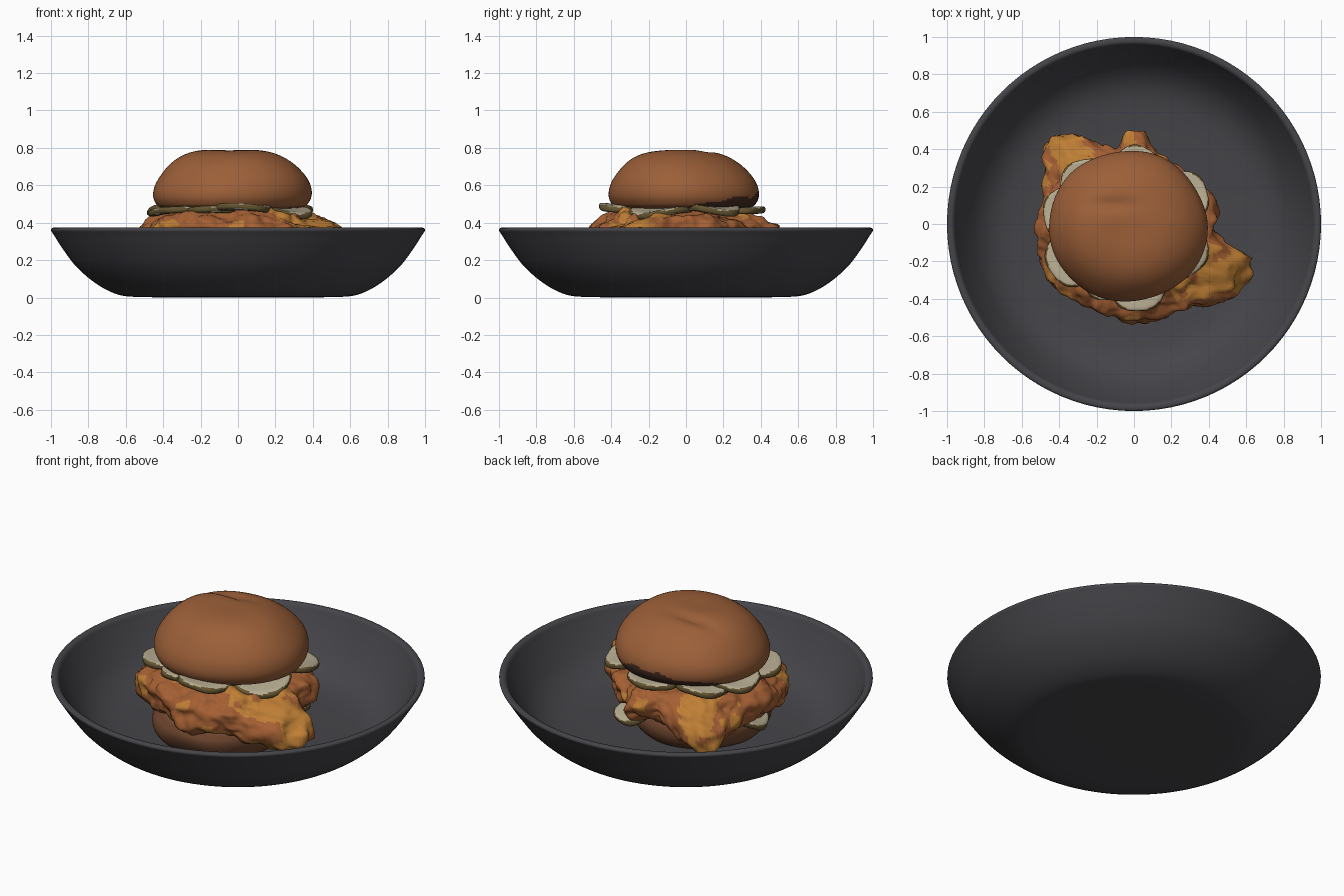
import bpy, bmesh, math
from mathutils import Vector, Matrix, noise

if "Cube" in bpy.data.objects:
    bpy.data.objects.remove(bpy.data.objects["Cube"])


def mat(name, r, g, b):
    m = bpy.data.materials.new(name)
    m.diffuse_color = (r, g, b, 1)
    m.use_nodes = True
    m.node_tree.nodes["Principled BSDF"].inputs["Base Color"].default_value = m.diffuse_color
    return m


BOWL = mat("charcoal glaze", .06, .058, .066)
BUN = mat("toasted bun", .33, .115, .04)
BUN_LOW = mat("dark bun base", .17, .065, .03)
SAUCE = mat("dark brown sauce", .06, .025, .016)
CRUST = mat("brown crust", .37, .115, .033)
GOLD = mat("golden crust", .52, .21, .035)
PALE = mat("pale pickle", .48, .42, .29)
OLIVE = mat("olive pickle rind", .13, .09, .03)


def spline(pts, steps):
    """Catmull-Rom curve through profile points."""
    p = [Vector(q) for q in pts]
    p = [p[0]] + p + [p[-1]]
    out = []
    for i in range(1, len(p) - 2):
        a, b, c, d = p[i - 1:i + 3]
        for k in range(steps):
            t = k / steps
            out.append(.5 * (2 * b + (c - a) * t + (2 * a - 5 * b + 4 * c - d) * t * t
                             + (3 * b - a - 3 * c + d) * t ** 3))
    return out + [p[-1]]


def lathe(name, profile, segs, mats, shape=None, rule=None, matrix=None):
    """Spin an (r, z) profile from axis to axis, bend it with shape(r, angle, z)."""
    bm = bmesh.new()
    rings = []
    last = len(profile) - 1
    for i, (r, z) in enumerate(profile):
        ring = []
        for k in range(1 if i in (0, last) else segs):
            a = 2 * math.pi * k / segs
            co = shape(r, a, z) if shape else Vector((r * math.cos(a), r * math.sin(a), z))
            ring.append(bm.verts.new(co))
        rings.append(ring)
    for A, B in zip(rings, rings[1:]):
        for k in range(segs):
            j = (k + 1) % segs
            if len(A) == 1:
                bm.faces.new((A[0], B[k], B[j]))
            elif len(B) == 1:
                bm.faces.new((A[k], B[0], A[j]))
            else:
                bm.faces.new((A[k], B[k], B[j], A[j]))
    bmesh.ops.recalc_face_normals(bm, faces=bm.faces)
    for f in bm.faces:
        f.smooth = True
        if rule:
            f.material_index = rule(f.calc_center_median())
    if matrix:
        bm.transform(matrix)
    me = bpy.data.meshes.new(name)
    bm.to_mesh(me)
    bm.free()
    for m in mats:
        me.materials.append(m)
    ob = bpy.data.objects.new(name, me)
    bpy.context.collection.objects.link(ob)
    return ob


# Bowl: outer wall, rounded rim, inner wall and floor
lathe("bowl", [Vector((0, 0))] + spline(
    [(.3, .0), (.56, .004), (.66, .022), (.76, .075), (.86, .16), (.93, .25), (.985, .335),
     (1.0, .36), (.99, .373), (.965, .368), (.945, .33), (.9, .25), (.83, .155), (.74, .09),
     (.62, .06), (.4, .05)], 4) + [Vector((0, .05))], 96, [BOWL])


# Top bun: lumpy dome with a crease, dark sauce along the rear lower edge
def bun_shape(r, a, z):
    x, y = r * math.cos(a), r * math.sin(a)
    n = noise.noise(Vector((x * 3, y * 3, z * 4 + 2)))
    s = 1 + .035 * n
    x, y = x * s * 1.01, y * s * .97
    h = max(0, (z - .5) / .29)
    z += h * (.02 * n - .03 * max(0, y) - .02 * math.exp(-((x + .08) / .13) ** 2 - ((y - .12) / .035) ** 2))
    return Vector((x - .035, y - .015, z))


def bun_rule(c):
    edge = .475 + .075 * math.sin(math.atan2(c.y, c.x - .05)) + .02 * noise.noise(c * 9)
    return 1 if c.z < edge and c.y > -.05 else 0


lathe("top_bun", spline([(0, .79), (.13, .787), (.24, .762), (.33, .71), (.395, .635), (.418, .565),
                         (.405, .51), (.36, .48), (.2, .475), (0, .475)], 5),
      80, [BUN, SAUCE], bun_shape, bun_rule)


# Bottom bun sits toward the front of the stack
def base_shape(r, a, z):
    s = 1 + .05 * noise.noise(Vector((math.cos(a) * 1.5, math.sin(a) * 1.5, z * 6)))
    return Vector((r * s * math.cos(a) - .03, r * s * math.sin(a) - .1, z))


lathe("bottom_bun", spline([(0, .05), (.27, .05), (.335, .075), (.37, .14), (.36, .2), (.3, .24), (0, .24)], 4),
      64, [BUN_LOW], base_shape)

# Fried chicken: ragged outline given as angle, radius; two drooping golden lobes
OUTLINE = [(0, .43), (30, .40), (60, .40), (78, .42), (84, .49), (94, .49), (101, .44), (112, .46),
           (125, .56), (135, .62), (143, .6), (152, .53), (165, .48), (180, .51), (200, .53),
           (215, .51), (235, .51), (255, .51), (270, .52), (290, .52), (305, .555), (318, .59),
           (328, .66), (337, .68), (343, .63), (350, .49), (360, .43)]


def reach(a):
    d = math.degrees(a) % 360
    for (a0, r0), (a1, r1) in zip(OUTLINE, OUTLINE[1:]):
        if a0 <= d <= a1:
            t = (d - a0) / (a1 - a0)
            t = t * t * (3 - 2 * t)
            return r0 + (r1 - r0) * t


def lobe(a):
    """1 inside the two lobe directions, fading to 0."""
    d = math.degrees(a) % 360
    return max(math.exp(-((d - 136) / 17) ** 2), math.exp(-((d - 331) / 18) ** 2))


def chicken_shape(r, a, z):
    R = reach(a)
    x, y = r * R * math.cos(a), r * R * math.sin(a)
    back = max(0, math.sin(a)) * r * (1 - lobe(a))
    zz = .325 + z * (.13 - .03 * back) + .03 * back
    zz -= .16 * max(0, r - .62) * lobe(a)
    p = Vector((x, y, zz))
    q = Vector((x * 5, y * 5, zz * 6))
    n1 = noise.noise(q)
    n2 = noise.noise(q * 2.3)
    n3 = noise.noise(q * 5)
    push = Vector((math.cos(a) * r, math.sin(a) * r, z * .8))
    return p + push * (.05 * n1 + .032 * n2 + .016 * n3)


def chicken_rule(c):
    a = math.atan2(c.y, c.x)
    n = noise.noise(c * 6 + Vector((4, 1, 7))) + .4 * noise.noise(c * 15)
    return 1 if n + .75 * lobe(a) * (math.hypot(c.x, c.y) > .38) > .33 else 0


chicken = []
for i in range(49):
    t = math.pi * i / 48
    chicken.append((math.sin(t) ** .55 if 0 < i < 48 else 0,
                    math.copysign(abs(math.cos(t)) ** .75, math.cos(t))))
lathe("fried_chicken", chicken, 200, [CRUST, GOLD], chicken_shape, chicken_rule)


# Pickle slices: wavy discs with olive rinds, tipped outward
def pickle(i, x, y, z, rad, tilt):
    a = math.atan2(y, x)
    prof = spline([(0, .016), (rad * .6, .017), (rad * .92, .018), (rad, .004), (rad * .95, -.016),
                   (rad * .6, -.018), (0, -.018)], 3)

    def shape(r, b, h):
        s = 1 + .035 * math.sin(5 * b + i)
        return Vector((r * s * math.cos(b), r * s * math.sin(b),
                       h + .012 * (r / rad) ** 2 * math.sin(2 * b + i * 1.7)))

    def rule(c):
        return 1 if math.hypot(c.x, c.y) > rad * .95 or c.z < -.002 - .012 * (c.length / rad) ** 2 else 0

    m = Matrix.Translation((x, y, z)) @ Matrix.Rotation(a, 4, 'Z') @ Matrix.Rotation(tilt, 4, 'Y')
    lathe("pickle_%d" % i, prof, 40, [PALE, OLIVE], shape, rule, m)


SLICES = [(.01, .27, .475, .15, .12), (-.25, .2, .475, .15, .1), (-.34, .06, .48, .15, .12),
          (-.31, -.17, .475, .165, .15), (.02, -.31, .485, .16, .05), (.25, .14, .475, .15, .12),
          (.23, -.13, .465, .17, .14), (-.14, -.26, .475, .15, .1),
          # lower slices peeking out under the chicken
          (.18, .19, .2, .13, .35), (-.33, -.09, .2, .13, .35)]
for i, s in enumerate(SLICES):
    pickle(i + 1, *s)
